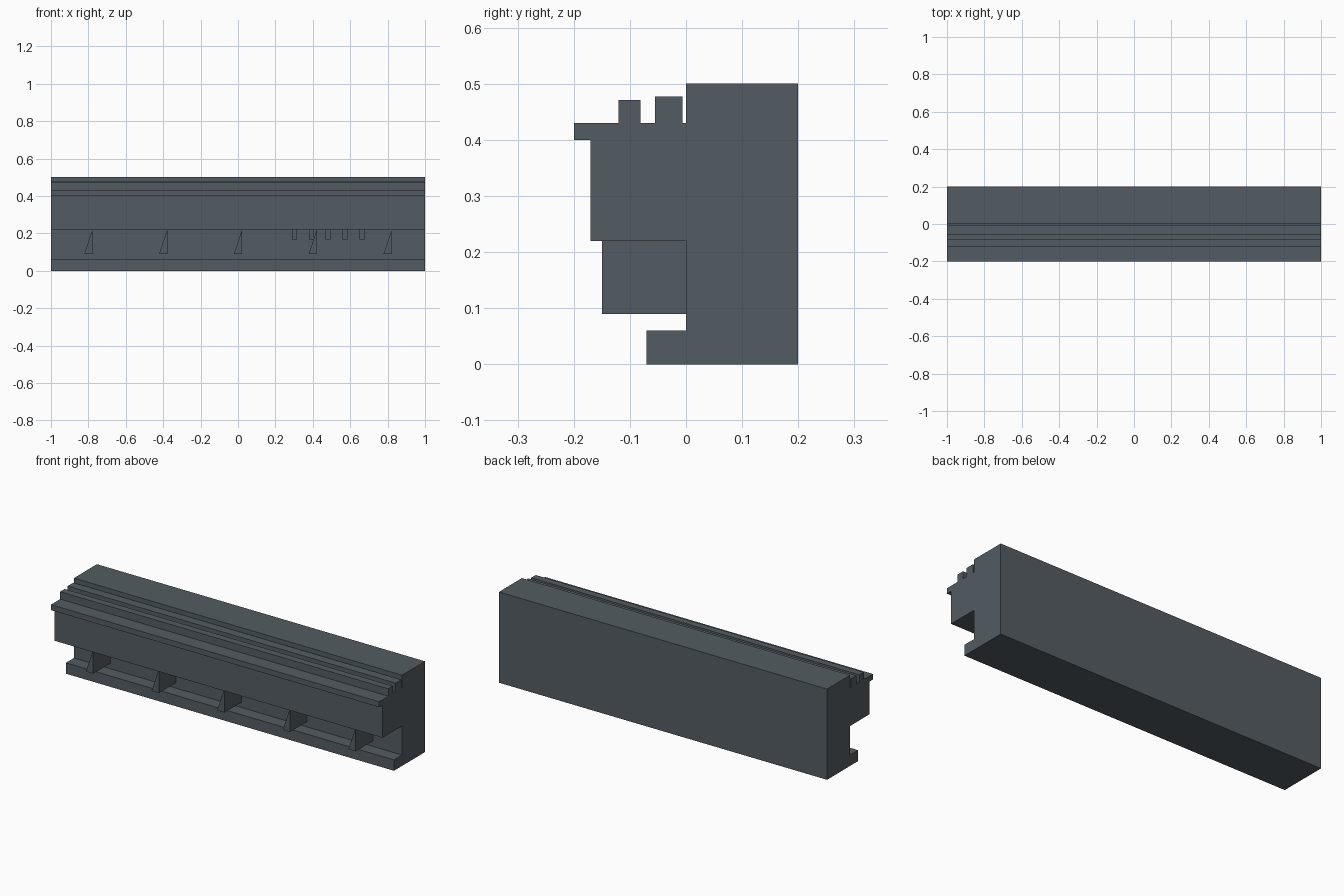
import bpy, bmesh

if "Cube" in bpy.data.objects:
    bpy.data.objects.remove(bpy.data.objects["Cube"])

mat = bpy.data.materials.new("slate grey")
mat.diffuse_color = (0.087, 0.107, 0.122, 1)
mat.use_nodes = True
mat.node_tree.nodes["Principled BSDF"].inputs["Base Color"].default_value = mat.diffuse_color


def prism(name, profile, axis, start, end):
    """Extrude a profile: axis 'x' takes (y, z) points, axis 'y' takes (x, z) points."""
    bm = bmesh.new()
    place = (lambda a, b: (start, a, b)) if axis == 'x' else (lambda a, b: (a, start, b))
    face = bm.faces.new([bm.verts.new(place(a, b)) for a, b in profile])
    out = bmesh.ops.extrude_face_region(bm, geom=[face])
    moved = [v for v in out['geom'] if isinstance(v, bmesh.types.BMVert)]
    d = end - start
    bmesh.ops.translate(bm, verts=moved, vec=(d, 0, 0) if axis == 'x' else (0, d, 0))
    bmesh.ops.recalc_face_normals(bm, faces=bm.faces)
    me = bpy.data.meshes.new(name)
    bm.to_mesh(me)
    bm.free()
    me.materials.append(mat)
    ob = bpy.data.objects.new(name, me)
    bpy.context.collection.objects.link(ob)
    return ob


# Wall with foot ledge, overhang, cornice lip and two top ribs
prism("wall_body", [
    (0.2, 0), (0.2, 0.5), (0, 0.5), (0, 0.43),
    (-0.006, 0.43), (-0.006, 0.477), (-0.055, 0.477), (-0.055, 0.43),
    (-0.081, 0.43), (-0.081, 0.471), (-0.12, 0.471), (-0.12, 0.43),
    (-0.2, 0.43), (-0.2, 0.4), (-0.17, 0.4), (-0.17, 0.22),
    (0, 0.22), (0, 0.06), (-0.07, 0.06), (-0.07, 0)], 'x', -1, 1)

# Wedge brackets under the overhang
for i in range(5):
    x = -0.8 + 0.4 * i
    prism(f"bracket_{i + 1}", [(x - 0.022, 0.09), (x + 0.022, 0.09), (x + 0.022, 0.22)],
          'y', -0.15, 0)

# Small pegs hanging below the overhang
for i in range(5):
    x = 0.302 + 0.09 * i
    prism(f"peg_{i + 1}", [(x - 0.013, 0.168), (x + 0.013, 0.168),
                           (x + 0.013, 0.22), (x - 0.013, 0.22)], 'y', -0.06, 0)
